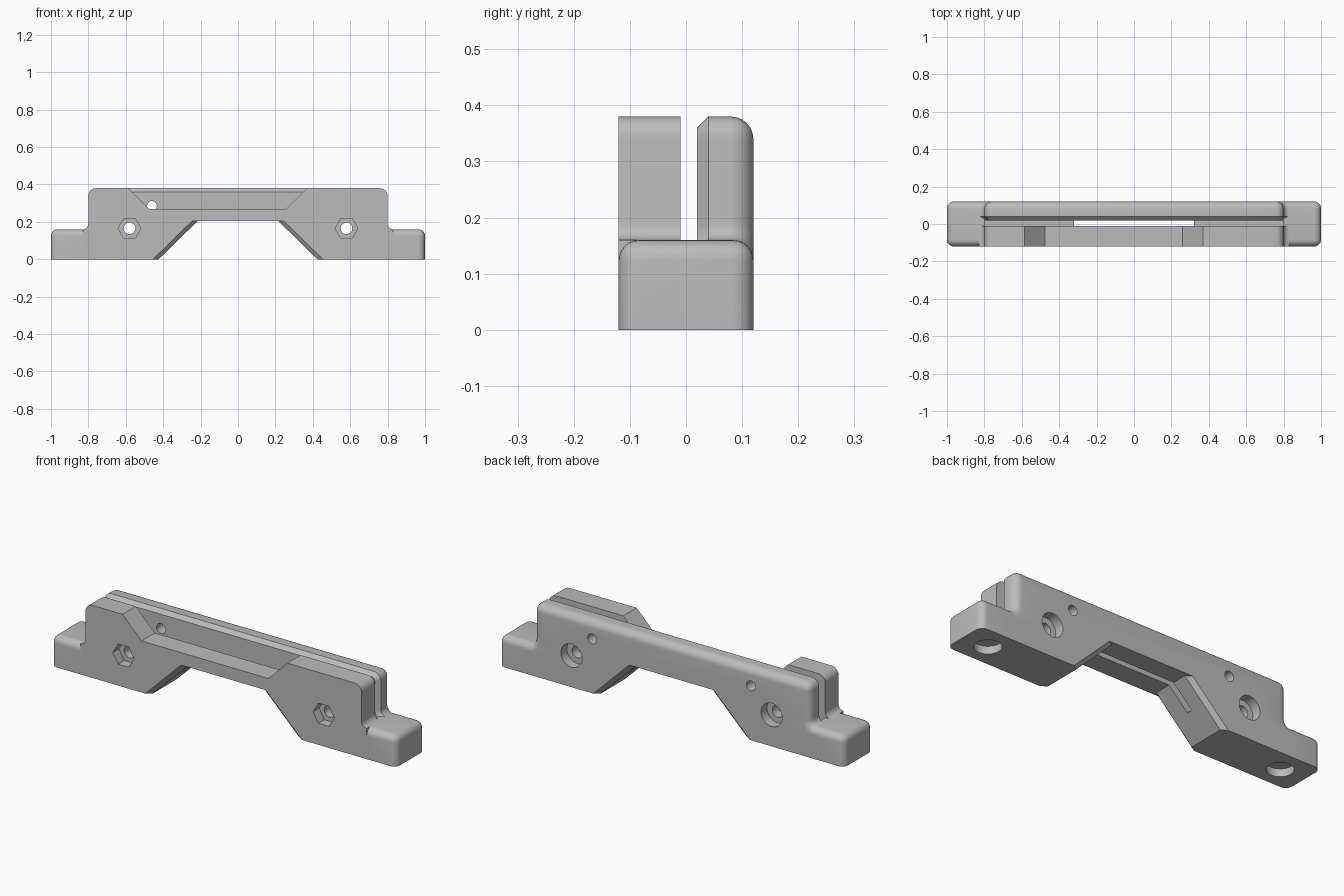
import bpy, bmesh
from math import sin, cos, pi, radians
from mathutils import Matrix

cube = bpy.data.objects.get("Cube")
if cube:
    bpy.data.objects.remove(cube, do_unlink=True)

END, STEP, HALF = 0.8, 0.16, 0.12    # raised section end, step height, half depth
TOP, ROUND, FILLET = 0.38, 0.04, 0.03

grey = bpy.data.materials.new("plain grey")
grey.use_nodes = True
grey.diffuse_color = (0.5, 0.5, 0.5, 1)
grey.node_tree.nodes["Principled BSDF"].inputs["Base Color"].default_value = (0.5, 0.5, 0.5, 1)


def make(name, bm):
    bmesh.ops.recalc_face_normals(bm, faces=bm.faces[:])
    mesh = bpy.data.meshes.new(name)
    bm.to_mesh(mesh)
    bm.free()
    mesh.materials.append(grey)
    obj = bpy.data.objects.new(name, mesh)
    bpy.context.collection.objects.link(obj)
    return obj


def loft(name, sections):
    """Skin a list of (y, xz outline) sections and cap both ends."""
    bm = bmesh.new()
    rings = [[bm.verts.new((x, y, z)) for x, z in pts] for y, pts in sections]
    for a, b in zip(rings, rings[1:]):
        for i in range(len(a)):
            j = (i + 1) % len(a)
            bm.faces.new((a[i], a[j], b[j], b[i]))
    bm.faces.new(rings[0])
    bm.faces.new(rings[-1])
    return make(name, bm)


def box(name, x0, x1, y0, y1, z0, z1):
    outline = [(x0, z0), (x1, z0), (x1, z1), (x0, z1)]
    return loft(name, [(y0, outline), (y1, outline)])


def rod(name, radius, sides, x, z, y0, y1):
    outline = [(x + radius * cos(2 * pi * i / sides), z + radius * sin(2 * pi * i / sides))
               for i in range(sides)]
    return loft(name, [(y0, outline), (y1, outline)])


def combine(body, other, operation):
    mod = body.modifiers.new(operation.lower(), "BOOLEAN")
    mod.operation, mod.solver, mod.object = operation, "EXACT", other
    bpy.context.view_layer.objects.active = body
    bpy.ops.object.modifier_apply(modifier=mod.name)
    bpy.data.objects.remove(other, do_unlink=True)


def plate_outline(inset):
    """Raised plate outline with rounded shoulders and filleted feet."""
    steps = [i * pi / 12 for i in range(7)]
    foot = FILLET + inset
    shoulder = max(ROUND - inset, 0.0005)
    right = [(END + FILLET, 0)]
    right += [(END + FILLET - foot * sin(t), STEP + FILLET - foot * cos(t)) for t in steps]
    right += [(END - ROUND + shoulder * cos(t), TOP - ROUND + shoulder * sin(t)) for t in steps]
    return right + [(-x, z) for x, z in reversed(right)]


def end_block(side):
    """Low end block, rounded on its free edges."""
    bm = bmesh.new()
    bmesh.ops.create_cube(bm, size=1, matrix=Matrix.Translation((side * (1 + END) / 2, 0, STEP / 2))
                          @ Matrix.Diagonal((1 - END, 2 * HALF, STEP, 1)))
    free = []
    for e in bm.edges:
        a, b = (v.co for v in e.verts)
        outer = min(abs(a.x), abs(b.x)) > 0.95
        high = min(a.z, b.z) > STEP / 2
        upright = abs(a.z - b.z) > 0.01
        if (high and max(abs(a.x), abs(b.x)) > 0.95) or (outer and upright):
            free.append(e)
    bmesh.ops.bevel(bm, geom=free, offset=0.036, segments=6, profile=0.5, affect="EDGES")
    return make("end_block", bm)


# Front plate, rear plate and the core that closes the slot between them
body = loft("mounting_bracket", [(-HALF, plate_outline(0)), (-0.01, plate_outline(0))])
rear = [(0.02, plate_outline(0.02)), (0.04, plate_outline(0))]
for i in range(7):
    t = i * pi / 12
    rear.append((HALF - ROUND + ROUND * sin(t), plate_outline(ROUND * (1 - cos(t)))))
combine(body, loft("rear_plate", rear), "UNION")
combine(body, box("core", -END - 0.01, END + 0.01, -HALF, HALF, 0, 0.1), "UNION")
for side in (-1, 1):
    combine(body, end_block(side), "UNION")

# Central opening with chamfered sloping walls


def opening(flare):
    low, high = 0.475 + flare, 0.215 + flare
    return [(-low, -0.05), (low, -0.05), (high, 0.205), (-high, 0.205)]


combine(body, loft("opening_cutter", [(-0.14, opening(0.06)), (-0.1, opening(0)),
                                      (0.1, opening(0)), (0.14, opening(0.06))]), "DIFFERENCE")

# Recess in the top of the front plate
recess = [(-0.475, 0.27), (0.26, 0.27), (0.39, 0.4), (-0.605, 0.4)]
combine(body, loft("recess_cutter", [(-0.2, recess), (0.005, recess)]), "DIFFERENCE")

# Hex pockets, bolt holes, counterbores, pin holes and underside pockets
for side in (-1, 1):
    x, z = side * 0.58, 0.165
    combine(body, rod("hex_cutter", 0.061, 6, x, z, -0.2, -0.07), "DIFFERENCE")
    combine(body, rod("bolt_cutter", 0.031, 32, x, z, -0.2, 0.2), "DIFFERENCE")
    combine(body, rod("counterbore_cutter", 0.061, 40, x, z, 0.07, 0.2), "DIFFERENCE")
    combine(body, rod("pin_cutter", 0.026, 24, side * 0.46, 0.285, 0.005, 0.2), "DIFFERENCE")
    pocket = rod("pocket_cutter", 0.064, 40, 0, 0, -0.04, 0.05)
    pocket.data.transform(Matrix.Translation((side * 0.86, 0, 0)) @ Matrix.Rotation(radians(-90), 4, "X"))
    combine(body, pocket, "DIFFERENCE")

# Smooth rounded edges, keep the flat faces crisp
bpy.ops.object.select_all(action="DESELECT")
body.select_set(True)
bpy.context.view_layer.objects.active = body
bpy.ops.object.shade_smooth_by_angle(angle=radians(30))
